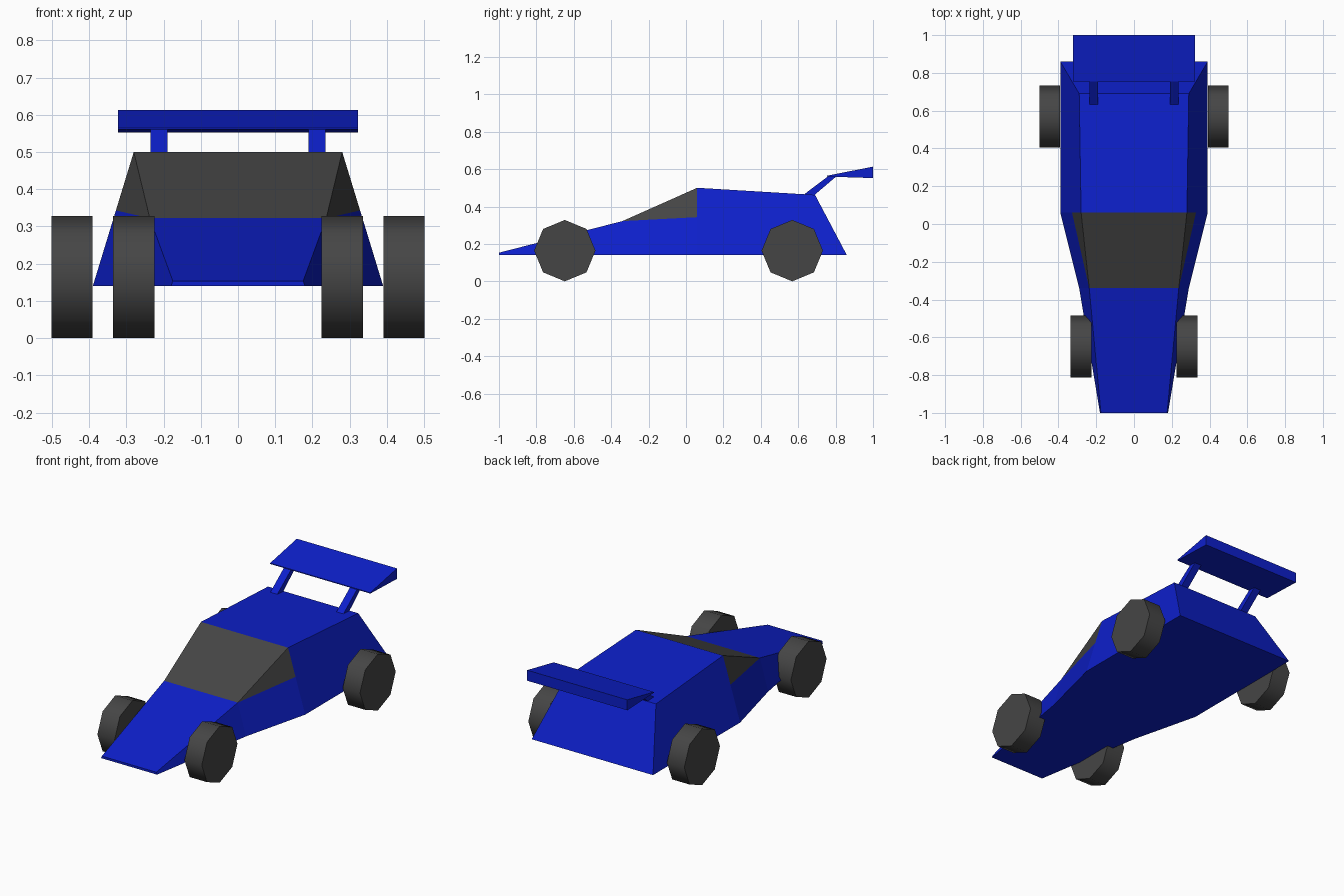
import bpy, bmesh
from math import radians

if "Cube" in bpy.data.objects:
    bpy.data.objects.remove(bpy.data.objects["Cube"])


def material(name, rgb):
    m = bpy.data.materials.new(name)
    m.diffuse_color = (*rgb, 1)
    m.use_nodes = True
    m.node_tree.nodes["Principled BSDF"].inputs["Base Color"].default_value = m.diffuse_color
    return m


BLUE = material("blue_paint", (0.004, 0.014, 0.6))
DARK = material("dark_grey", (0.06, 0.06, 0.06))


def finish(bm, name, *mats):
    bmesh.ops.recalc_face_normals(bm, faces=bm.faces)
    me = bpy.data.meshes.new(name)
    bm.to_mesh(me)
    bm.free()
    for m in mats:
        me.materials.append(m)
    ob = bpy.data.objects.new(name, me)
    bpy.context.collection.objects.link(ob)
    return ob


# Extrude a (y, z) profile from x0 to x1
def extrude_x(name, profile, x0, x1, mat):
    bm = bmesh.new()
    f = bm.faces.new([bm.verts.new((x0, y, z)) for y, z in profile])
    ext = bmesh.ops.extrude_face_region(bm, geom=[f])["geom"]
    bmesh.ops.translate(bm, vec=(x1 - x0, 0, 0),
                        verts=[v for v in ext if isinstance(v, bmesh.types.BMVert)])
    return finish(bm, name, mat)


# Body: stations of (bottom y, bottom half width, top y, top half width, top z)
BASE = 0.14
stations = [(-1.0, 0.18, -1.0, 0.175, 0.153),
            (-0.34, 0.29, -0.34, 0.237, 0.322),
            (0.06, 0.39, 0.06, 0.28, 0.5),
            (0.86, 0.39, 0.69, 0.29, 0.462)]
bm = bmesh.new()
top, bot, sill = {}, {}, {}
for s in (-1, 1):
    bot[s] = [bm.verts.new((s * bw, by, BASE)) for by, bw, *_ in stations]
    top[s] = [bm.verts.new((s * tw, ty, tz)) for _, _, ty, tw, tz in stations]
    sill[s] = bm.verts.new((s * 0.328, 0.06, 0.343))
for i in range(3):
    bm.faces.new((top[-1][i], top[1][i], top[1][i + 1], top[-1][i + 1])).material_index = int(i == 1)
    bm.faces.new((bot[-1][i], bot[1][i], bot[1][i + 1], bot[-1][i + 1]))
for i in (0, 3):
    bm.faces.new((bot[-1][i], bot[1][i], top[1][i], top[-1][i]))
for s in (-1, 1):
    t, b, w = top[s], bot[s], sill[s]
    bm.faces.new((b[0], b[1], t[1], t[0]))
    bm.faces.new((t[1], w, t[2])).material_index = 1   # side window
    bm.faces.new((b[1], b[2], w, t[1]))
    bm.faces.new((b[2], b[3], t[3], t[2], w))
finish(bm, "body", BLUE, DARK)

# Rear wing and its two struts
extrude_x("rear_wing", [(0.755, 0.565), (1.0, 0.613), (1.0, 0.552), (0.755, 0.56)],
          -0.322, 0.322, BLUE)
strut = [(0.625, 0.46), (0.76, 0.562), (0.805, 0.562), (0.685, 0.46)]
for s, side in ((-1, "left"), (1, "right")):
    extrude_x(f"wing_strut_{side}", strut, s * 0.19, s * 0.235, BLUE)

# Eight-sided wheels
for place, x, y in (("front", 0.28, -0.648), ("rear", 0.446, 0.568)):
    for s, side in ((-1, "left"), (1, "right")):
        bpy.ops.mesh.primitive_cylinder_add(vertices=8, radius=0.164, depth=0.111,
                                            location=(s * x, y, 0.164),
                                            rotation=(0, radians(90), 0))
        wheel = bpy.context.object
        wheel.name = f"{place}_wheel_{side}"
        wheel.data.materials.append(DARK)
        bpy.ops.object.shade_smooth_by_angle(angle=radians(50))
